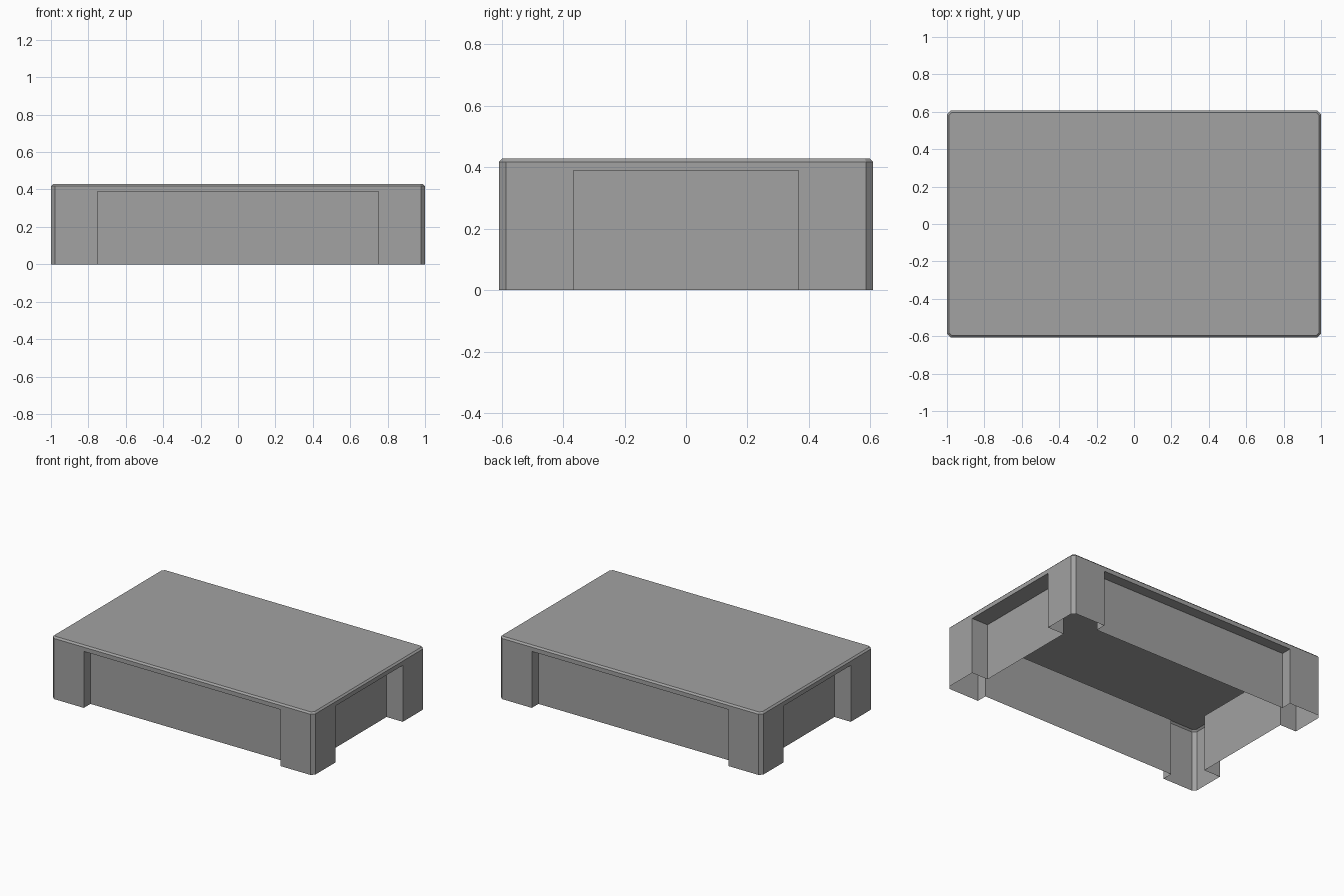
import bpy
import bmesh
from mathutils import Vector

cube = bpy.data.objects.get("Cube")
if cube:
    bpy.data.objects.remove(cube, do_unlink=True)

# Main dimensions (half sizes in plan)
HALF_X, HALF_Y, HEIGHT = 1.0, 0.608, 0.429
CORNER = 0.022                     # vertical corner chamfer
BEVEL = 0.011                      # chamfer around the top
OPEN_X, OPEN_Y, OPEN_Z = 0.75, 0.366, 0.389   # recess extents
DEEP_X, DEEP_Y = 0.124, 0.072      # recess depths
RIM_Z = HEIGHT - BEVEL

grey = bpy.data.materials.new("mid_grey")
grey.use_nodes = True
colour = (0.36, 0.36, 0.36, 1)
grey.diffuse_color = colour
grey.node_tree.nodes["Principled BSDF"].inputs["Base Color"].default_value = colour

bm = bmesh.new()


def face(points):
    return bm.faces.new([bm.verts.new(p) for p in points])


def at(path, z):
    return [Vector((x, y, z)) for x, y in path]


def wall(lower, upper):
    for i in range(len(lower) - 1):
        face([lower[i], lower[i + 1], upper[i + 1], upper[i]])


def rim_path(inset):
    """Quarter of the chamfered outline, from the back middle to the side middle."""
    x, y, c = HALF_X - inset, HALF_Y - inset, CORNER - inset * 0.586
    return [(0, y), (OPEN_X, y), (x - c, y), (x, y - c), (x, OPEN_Y), (x, 0)]


outer = rim_path(0)
panel_x, panel_y = HALF_X - DEEP_X, HALF_Y - DEEP_Y

# Recessed panels and corner post, as one open skirt
skirt = ([(0, panel_y), (OPEN_X, panel_y)] + outer[1:5]
         + [(panel_x, OPEN_Y), (panel_x, 0)])
wall(at(skirt, 0), at(skirt, OPEN_Z))

# Undersides of the rim above each recess
face(at([(0, panel_y), (OPEN_X, panel_y), outer[1], outer[0]], OPEN_Z))
face(at([(panel_x, 0), (panel_x, OPEN_Y), outer[4], outer[5]], OPEN_Z))

# Rim, top chamfer and top sheet
wall(at(outer, OPEN_Z), at(outer, RIM_Z))
wall(at(outer, RIM_Z), at(rim_path(BEVEL), HEIGHT))
face(at([(0, 0)] + rim_path(BEVEL), HEIGHT))

# Mirror the quarter to all four corners and join flat faces
for axis in "XY":
    bmesh.ops.mirror(bm, geom=bm.verts[:] + bm.edges[:] + bm.faces[:],
                     axis=axis, merge_dist=0.0001)
bmesh.ops.remove_doubles(bm, verts=bm.verts[:], dist=0.0001)
bmesh.ops.dissolve_limit(bm, angle_limit=0.01, verts=bm.verts[:], edges=bm.edges[:])
bmesh.ops.recalc_face_normals(bm, faces=bm.faces[:])
bm.normal_update()
top = max(bm.faces, key=lambda f: f.calc_center_median().z)
if top.normal.z < 0:
    bmesh.ops.reverse_faces(bm, faces=bm.faces[:])

mesh = bpy.data.meshes.new("platform_shell")
bm.to_mesh(mesh)
bm.free()
mesh.materials.append(grey)
shell = bpy.data.objects.new("platform_shell", mesh)
bpy.context.collection.objects.link(shell)
